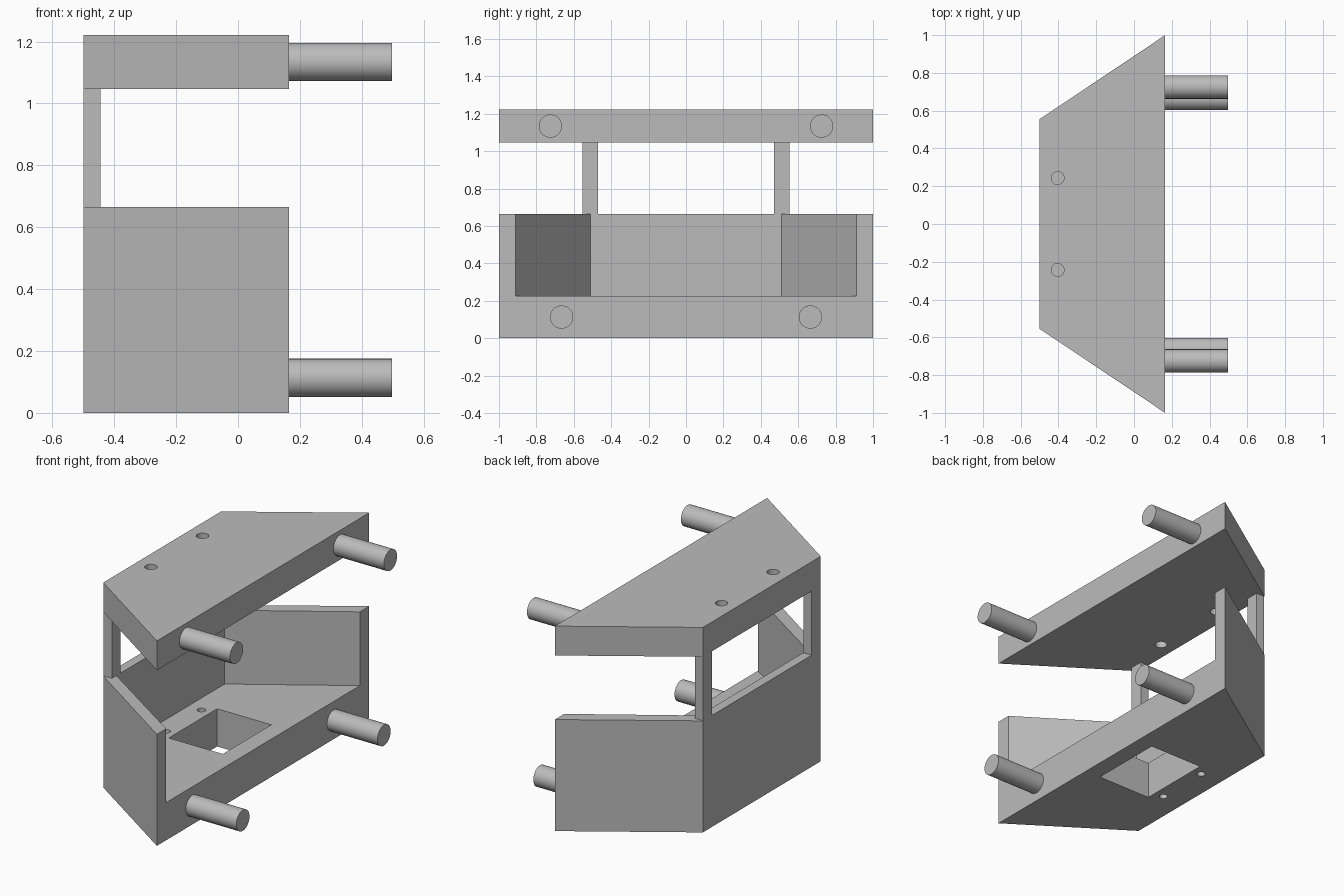
import bpy, bmesh, math

if "Cube" in bpy.data.objects:
    bpy.data.objects.remove(bpy.data.objects["Cube"])

grey = bpy.data.materials.new("plain grey")
grey.diffuse_color = (0.5, 0.5, 0.5, 1)
grey.use_nodes = True
grey.node_tree.nodes["Principled BSDF"].inputs["Base Color"].default_value = grey.diffuse_color

BACK, FACE, TIP = -0.5, 0.165, 0.498      # x of back wall, open face, peg ends
TRAY_TOP, FLOOR = 0.665, 0.225
LID_LOW, LID_TOP = 1.047, 1.222
WALL = 0.055


def prism(name, outline, z0, z1):
    """Vertical prism from an anticlockwise outline."""
    bm = bmesh.new()
    low = [bm.verts.new((x, y, z0)) for x, y in outline]
    high = [bm.verts.new((x, y, z1)) for x, y in outline]
    n = len(outline)
    bm.faces.new(low[::-1])
    bm.faces.new(high)
    for i in range(n):
        j = (i + 1) % n
        bm.faces.new((low[i], low[j], high[j], high[i]))
    me = bpy.data.meshes.new(name)
    bm.to_mesh(me)
    bm.free()
    me.materials.append(grey)
    ob = bpy.data.objects.new(name, me)
    bpy.context.collection.objects.link(ob)
    return ob


def trapezoid(x0, y0, x1, y1):
    return [(x0, -y0), (x1, -y1), (x1, y1), (x0, y0)]


def circle(x, y, r, n=32):
    return [(x + r * math.cos(2 * math.pi * i / n),
             y + r * math.sin(2 * math.pi * i / n)) for i in range(n)]


def cut(ob, cutter):
    """Subtract the cutter from the object and discard it."""
    mod = ob.modifiers.new("cut", 'BOOLEAN')
    mod.operation = 'DIFFERENCE'
    mod.solver = 'EXACT'
    mod.object = cutter
    bpy.context.view_layer.objects.active = ob
    bpy.ops.object.modifier_apply(modifier=mod.name)
    bpy.data.objects.remove(cutter)


def smooth(ob):
    bpy.ops.object.select_all(action='DESELECT')
    ob.select_set(True)
    bpy.context.view_layer.objects.active = ob
    bpy.ops.object.shade_smooth_by_angle(angle=math.radians(30))


# Tray: thick floor with low walls, open at the face
tray = prism("tray", trapezoid(BACK, 0.555, FACE, 1.0), 0, TRAY_TOP)
slope = (0.912 - 0.51) / (FACE - BACK - WALL)
cut(tray, prism("cavity", trapezoid(BACK + WALL, 0.51, FACE + 0.1, 0.912 + 0.1 * slope),
                FLOOR, TRAY_TOP + 0.2))
cut(tray, prism("floor_window", trapezoid(-0.297, 0.228, 0.06, 0.228), -0.1, FLOOR + 0.1))

# Lid slab
lid = prism("lid", trapezoid(BACK, 0.555, FACE, 1.0), LID_LOW, LID_TOP)

for side, tag in ((-1, "front"), (1, "rear")):
    # Screw holes through floor and lid
    cut(tray, prism("floor_hole", circle(-0.357, side * 0.166, 0.023), -0.1, FLOOR + 0.1))
    cut(lid, prism("lid_hole", circle(-0.404, side * 0.243, 0.034), LID_LOW - 0.1, LID_TOP + 0.1))

    # Posts joining tray and lid
    a, b = sorted((side * 0.47, side * 0.553))
    prism(tag + "_post", [(BACK, a), (BACK + WALL, a), (BACK + WALL, b), (BACK, b)],
          TRAY_TOP, LID_LOW)

    # Round pegs on the open face
    for level, y, z in (("lower", 0.665, 0.113), ("upper", 0.725, 1.134)):
        bpy.ops.mesh.primitive_cylinder_add(
            vertices=48, radius=0.062, depth=TIP - FACE,
            location=((FACE + TIP) / 2, side * y, z), rotation=(0, math.pi / 2, 0))
        peg = bpy.context.object
        peg.name = f"{tag}_{level}_peg"
        peg.data.materials.append(grey)
        smooth(peg)

smooth(tray)
smooth(lid)
